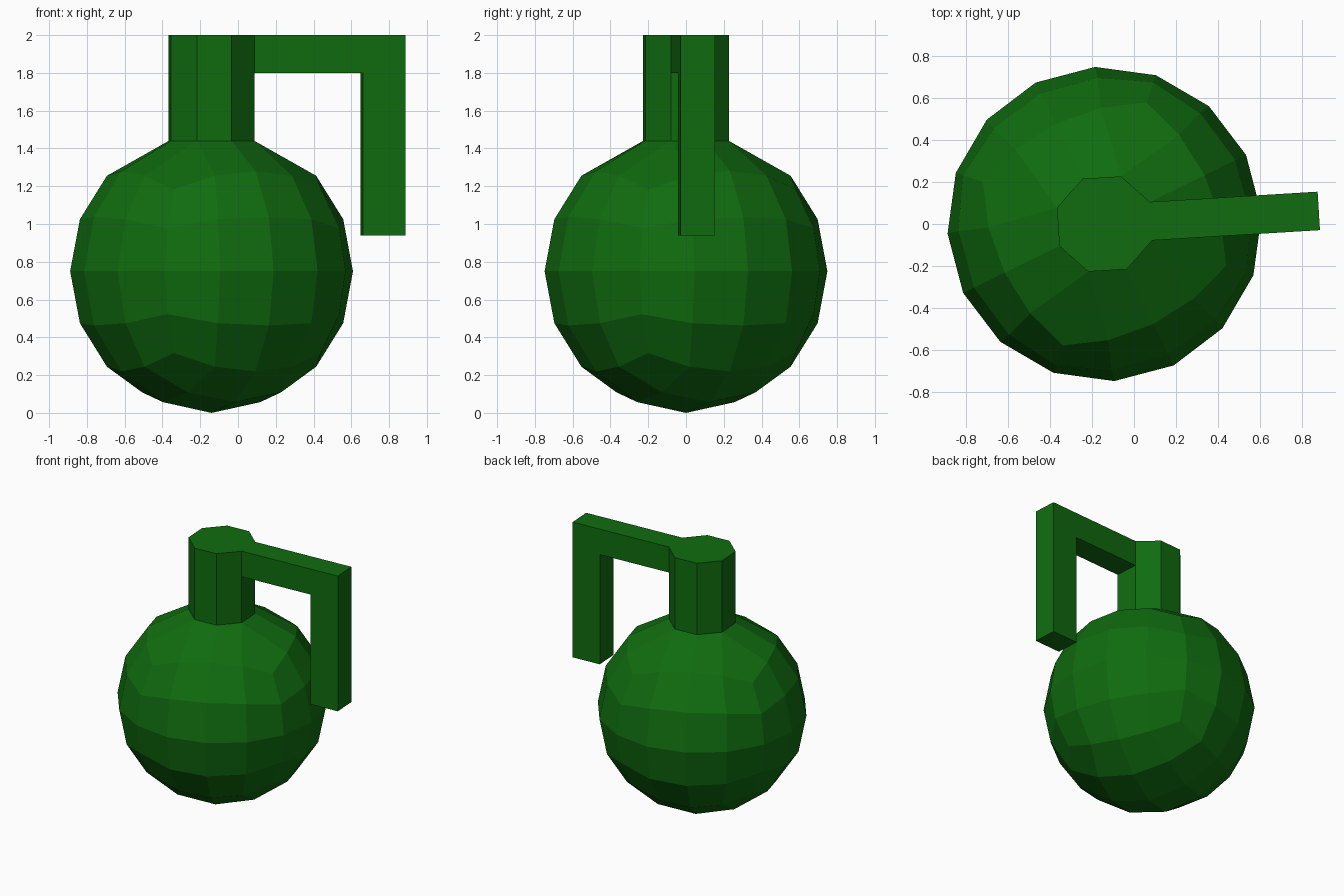
import bpy
import bmesh
from math import radians
from mathutils import Matrix, Vector

if "Cube" in bpy.data.objects:
    bpy.data.objects.remove(bpy.data.objects["Cube"])

RADIUS = 0.75
NECK_RADIUS = 0.24
NECK_BASE = 0.69     # above the bulb centre
ARM_BOTTOM = 1.05
RIM = 1.25
TURN = radians(26)


def material(name, color):
    mat = bpy.data.materials.new(name)
    mat.use_nodes = True
    mat.diffuse_color = color
    mat.node_tree.nodes["Principled BSDF"].inputs["Base Color"].default_value = color
    return mat


def extrude(bm, face, offset):
    """Pull one face out by an offset and return the new end face."""
    new = bmesh.ops.extrude_discrete_faces(bm, faces=[face])["faces"][0]
    bmesh.ops.translate(bm, verts=new.verts[:], vec=offset)
    bm.normal_update()
    return new


def facing(bm, direction, near):
    """Nearest face to a point among those looking in a direction."""
    faces = [f for f in bm.faces if f.normal.dot(direction) > 0.95]
    return min(faces, key=lambda f: (f.calc_center_median() - near).length)


bm = bmesh.new()

# Round bulb: a cube divided twice and pushed onto a sphere
bmesh.ops.create_cube(bm, size=1)
for step in range(3):
    for v in bm.verts:
        v.co = v.co.normalized() * RADIUS
    if step < 2:
        bmesh.ops.subdivide_edges(bm, edges=bm.edges[:], cuts=1, use_grid_fill=True)

# Opening at the top becomes a flat octagon
top = max(bm.verts, key=lambda v: v.co.z)
ring = {v for f in top.link_faces for v in f.verts} - {top}
for v in ring:
    flat = Vector((v.co.x, v.co.y, 0)).normalized() * NECK_RADIUS
    v.co = flat + Vector((0, 0, NECK_BASE))
bmesh.ops.dissolve_verts(bm, verts=[top])
bm.normal_update()

# Neck in two storeys
up = Vector((0, 0, 1))
cap = facing(bm, up, up * NECK_BASE)
cap = extrude(bm, cap, up * (ARM_BOTTOM - NECK_BASE))
cap = extrude(bm, cap, up * (RIM - ARM_BOTTOM))

# Handle: arm out of one upper neck side, then a grip hanging down
out = Matrix.Rotation(radians(-22.5), 3, "Z") @ Vector((1, 0, 0))
arm = facing(bm, out, out * 0.222 + up * 1.15)
arm = extrude(bm, arm, out * 0.575)
arm = extrude(bm, arm, out * 0.226)
grip = facing(bm, -up, out * 0.91 + up * ARM_BOTTOM)
extrude(bm, grip, up * -0.86)

bmesh.ops.recalc_face_normals(bm, faces=bm.faces[:])
bmesh.ops.transform(
    bm, verts=bm.verts[:],
    matrix=Matrix.Translation((-0.14, 0, RADIUS)) @ Matrix.Rotation(TURN, 4, "Z"))

mesh = bpy.data.meshes.new("jug_with_handle")
bm.to_mesh(mesh)
bm.free()
mesh.materials.append(material("dark green", (0.005, 0.15, 0.005, 1)))
jug = bpy.data.objects.new("jug_with_handle", mesh)
bpy.context.collection.objects.link(jug)
